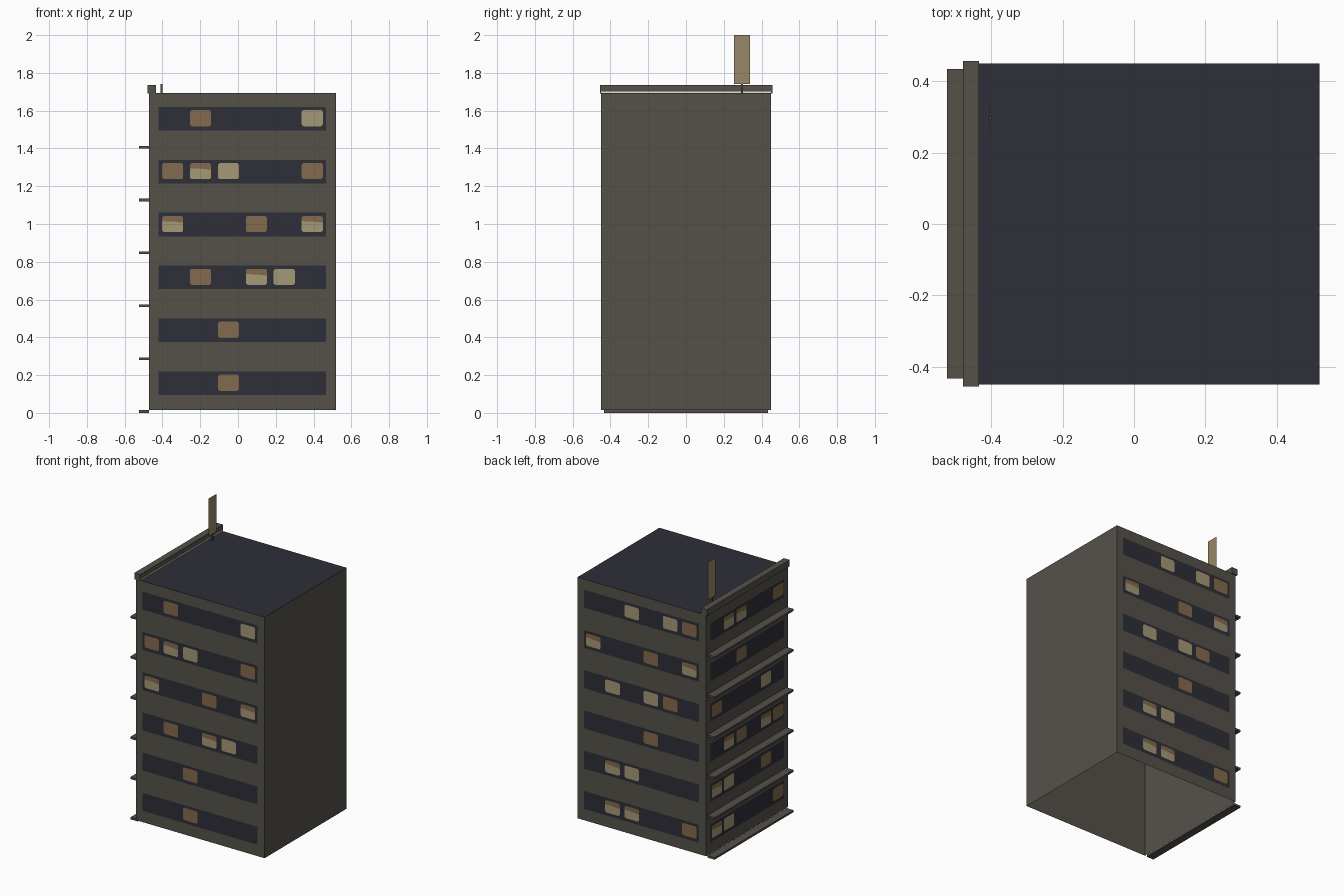
import bpy
import bmesh
from mathutils import Vector

old = bpy.data.objects.get("Cube")
if old:
    bpy.data.objects.remove(old, do_unlink=True)


def material(name, rgb):
    linear = [((c / 255 + 0.055) / 1.055) ** 2.4 for c in rgb] + [1.0]
    mat = bpy.data.materials.new(name)
    mat.use_nodes = True
    mat.diffuse_color = linear
    bsdf = mat.node_tree.nodes["Principled BSDF"]
    bsdf.inputs["Base Color"].default_value = linear
    bsdf.inputs["Roughness"].default_value = 0.9
    return mat


WALL = material("concrete grey", (85, 81, 74))
DARK = material("dark slate", (46, 46, 56))
BROWN = material("curtain brown", (132, 106, 77))
CREAM = material("lit cream", (165, 152, 118))
SIGN = material("sign tan", (152, 135, 103))
PALE = material("pale trim", (240, 238, 228))


def finish(name, bm, *mats):
    mesh = bpy.data.meshes.new(name)
    bm.to_mesh(mesh)
    bm.free()
    for mat in mats:
        mesh.materials.append(mat)
    obj = bpy.data.objects.new(name, mesh)
    bpy.context.collection.objects.link(obj)
    return obj


def box_mesh(lo, hi):
    lo, hi = Vector(lo), Vector(hi)
    bm = bmesh.new()
    bmesh.ops.create_cube(bm, size=1)
    for v in bm.verts:
        v.co = [(lo[i] + hi[i]) / 2 + v.co[i] * (hi[i] - lo[i]) for i in range(3)]
    return bm


def box(name, lo, hi, mat):
    return finish(name, box_mesh(lo, hi), mat)


X0, X1, Y, Z0, Z1 = -0.47, 0.52, 0.45, 0.015, 1.693
STOREY = 0.28

# Hollow tower shell, open underneath, with a dark roof
bm = box_mesh((X0, -Y, Z0), (X1, Y, Z1))
bmesh.ops.delete(bm, geom=[f for f in bm.faces if f.normal.z < -0.5], context="FACES")
for f in bm.faces:
    f.material_index = int(f.normal.z > 0.5)
finish("tower_shell", bm, WALL, DARK)

# Ledges down the side and the roof edge above them
for i in range(6):
    z = STOREY * i
    box(f"side_ledge_{i + 1}", (-0.525, -0.433, z), (X0, 0.435, z + 0.014), WALL)
box("roof_parapet", (-0.48, -0.455, Z1 - 0.002), (-0.435, 0.457, 1.735), WALL)
box("parapet_trim", (-0.436, -0.45, Z1), (-0.434, 0.45, Z1 + 0.008), PALE)

# Rooftop sign on a short post
box("sign_post", (-0.41, 0.291, Z1), (-0.4, 0.301, 1.74), WALL)
box("sign_board", (-0.406, 0.255, 1.74), (-0.404, 0.34, 2.0), SIGN)


def window_wall(name, start, along, normal, length, storeys):
    """Window bands with panes: B brown, C cream, H half-drawn curtain, . unlit."""
    start, along, normal = Vector(start), Vector(along), Vector(normal)
    bands, panes = bmesh.new(), bmesh.new()

    def plate(bm, points, depth, index=0):
        verts = [bm.verts.new(start + along * u + normal * depth + Vector((0, 0, z)))
                 for u, z in points]
        bm.faces.new(verts).material_index = index

    cell = length / 6
    half, c = 0.056, 0.009
    for row, pattern in enumerate(reversed(storeys)):
        base = 0.095 + STOREY * row
        plate(bands, [(0, base), (length, base),
                      (length, base + 0.125), (0, base + 0.125)], 0.002)
        low, high = base + 0.022, base + 0.108
        for col, kind in enumerate(pattern):
            if kind == ".":
                continue
            mid = cell * (col + 0.5)
            a, b = mid - half, mid + half
            bottom = [(a, low + c), (a + c, low), (b - c, low), (b, low + c)]
            top = [(b, high - c), (b - c, high), (a + c, high), (a, high - c)]
            if kind == "H":
                hem = [(b, high - 0.036), (mid, high - 0.03), (a, high - 0.028)]
                plate(panes, bottom + hem, 0.004, 1)
                plate(panes, hem[::-1] + top, 0.004, 0)
            else:
                plate(panes, bottom + top, 0.004, int(kind == "C"))
    finish(name + "_window_bands", bands, DARK)
    finish(name + "_window_panes", panes, BROWN, CREAM)


# Storeys are listed from the top down, each read left to right from outside
window_wall("front", (-0.42, -Y, 0), (1, 0, 0), (0, -1, 0), 0.887,
            [".B...C", "BHC..B", "H..B.H", ".B.HC.", "..B...", "..B..."])
window_wall("back", (0.47, Y, 0), (-1, 0, 0), (0, 1, 0), 0.887,
            ["..C.CB", "H..B.H", ".C.CB.", "...B..", ".HC...", ".HH..B"])
window_wall("right_side", (X0, 0.405, 0), (0, -1, 0), (-1, 0, 0), 0.81,
            [".HH..B", "..B...", "B...C.", ".HB.HB", "HC..B.", "HC...B"])
